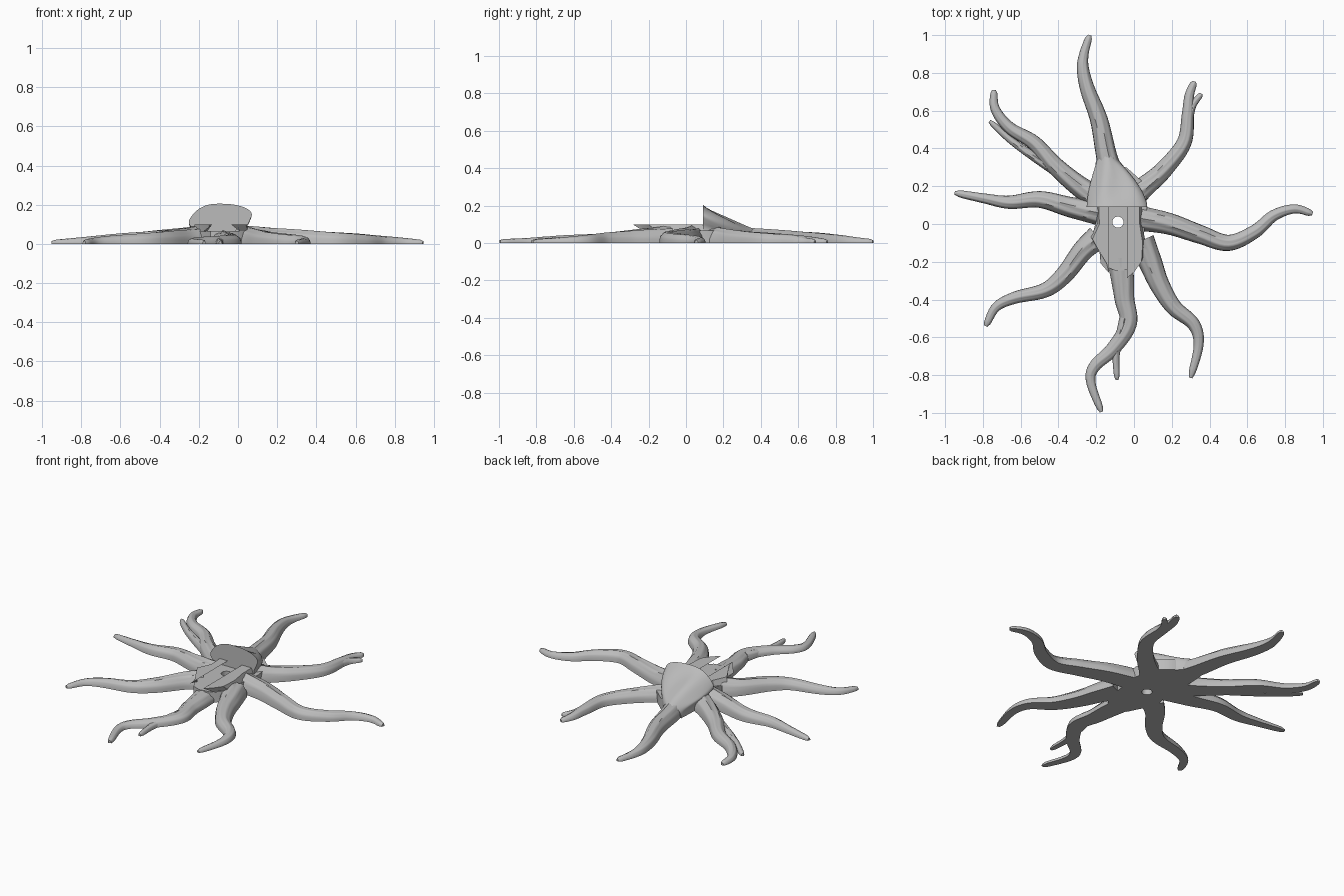
import bpy, bmesh, math
from mathutils import Vector

if "Cube" in bpy.data.objects:
    bpy.data.objects.remove(bpy.data.objects["Cube"])

grey = bpy.data.materials.new("stone_grey")
grey.diffuse_color = (0.5, 0.5, 0.5, 1)
grey.use_nodes = True
grey.node_tree.nodes["Principled BSDF"].inputs["Base Color"].default_value = grey.diffuse_color


def finish(name, bm, angle=40):
    bmesh.ops.recalc_face_normals(bm, faces=bm.faces)
    me = bpy.data.meshes.new(name)
    bm.to_mesh(me)
    bm.free()
    me.polygons.foreach_set("use_smooth", [True] * len(me.polygons))
    me.set_sharp_from_angle(angle=math.radians(angle))
    me.materials.append(grey)
    ob = bpy.data.objects.new(name, me)
    bpy.context.collection.objects.link(ob)
    return ob


def loft(name, rings, angle=40, capped=True):
    """Skin closed rings that all have the same number of points."""
    bm = bmesh.new()
    vs = [[bm.verts.new(p) for p in r] for r in rings]
    n = len(vs[0])
    for a, b in zip(vs, vs[1:]):
        for i in range(n):
            j = (i + 1) % n
            bm.faces.new((a[i], a[j], b[j], b[i]))
    if capped:
        bm.faces.new(vs[0])
        bm.faces.new(vs[-1])
    return finish(name, bm, angle)


def smooth_path(pts, steps=7):
    """Catmull-Rom curve through the points."""
    p = [Vector(q) for q in pts]
    p = [2 * p[0] - p[1]] + p + [2 * p[-1] - p[-2]]
    out = []
    for a, b, c, d in zip(p, p[1:], p[2:], p[3:]):
        for k in range(steps):
            t = k / steps
            out.append(0.5 * (2 * b + (c - a) * t + (2 * a - 5 * b + 4 * c - d) * t * t
                              + (3 * b - a - 3 * c + d) * t ** 3))
    return out + [p[-2]]


def root(name, pts, w0=0.066, h0=0.088, w1=0.018, h1=0.02, n=16):
    """Tapering root with a flat underside and wavy bark ridges."""
    path = smooth_path(pts)
    m = len(path) - 1
    rings = []
    for k, c in enumerate(path):
        s = k / m
        d = (path[min(k + 1, m)] - path[max(k - 1, 0)]).normalized()
        side = Vector((d.y, -d.x))
        tip = 0.5 if k == m else 0.9 if k == m - 1 else 1
        w = (w0 + (w1 - w0) * s ** 0.85) * tip
        h = (h0 + (h1 - h0) * s) * (0.75 if k == m else 1)
        ring = []
        for i in range(n + 1):
            a = math.pi * i / n
            bark = 1 + 0.06 * math.sin(9 * a + 8 * s) * math.sin(a) * (1 - 0.5 * s)
            q = c + side * (w * math.cos(a) * bark)
            z = h * math.sin(a) ** 0.8 * bark if 0 < i < n else 0
            ring.append((q.x, q.y, z))
        rings.append(ring)
    return loft(name, rings, 50)


# Main roots, clockwise from the back
root("back_root", [(-0.1, 0.2), (-0.145, 0.36), (-0.185, 0.55), (-0.245, 0.71),
                   (-0.27, 0.82), (-0.265, 0.9), (-0.235, 1.0)])
root("back_right_root", [(0.0, 0.15), (0.06, 0.2), (0.16, 0.29), (0.265, 0.43),
                         (0.285, 0.58), (0.293, 0.68), (0.32, 0.755)])
root("right_root", [(0.035, 0.03), (0.19, 0.0), (0.35, -0.055), (0.5, -0.1), (0.64, -0.04),
                    (0.74, 0.045), (0.85, 0.08), (0.945, 0.055)])
root("front_right_root", [(0.035, -0.09), (0.085, -0.2), (0.135, -0.32), (0.21, -0.44),
                          (0.315, -0.53), (0.342, -0.64), (0.3, -0.815)], w0=0.075)
root("front_root", [(-0.075, -0.18), (-0.06, -0.3), (-0.05, -0.4), (-0.03, -0.53),
                    (-0.11, -0.66), (-0.21, -0.755), (-0.228, -0.84), (-0.172, -0.995)],
     h0=0.066, w0=0.07)
root("front_left_root", [(-0.19, -0.07), (-0.27, -0.14), (-0.37, -0.27), (-0.47, -0.35),
                         (-0.63, -0.39), (-0.73, -0.44), (-0.785, -0.54)])
root("left_root", [(-0.19, 0.06), (-0.34, 0.09), (-0.5, 0.13), (-0.66, 0.115),
                   (-0.79, 0.135), (-0.95, 0.165)])
root("back_left_root", [(-0.18, 0.13), (-0.29, 0.2), (-0.42, 0.31), (-0.53, 0.43),
                        (-0.66, 0.51), (-0.735, 0.61), (-0.742, 0.71)])

# Thin side shoots
shoot = dict(w0=0.028, h0=0.045, w1=0.015, h1=0.02)
root("back_right_shoot", [(0.275, 0.48), (0.295, 0.58), (0.315, 0.635), (0.358, 0.69)], **shoot)
root("front_shoot", [(-0.05, -0.5), (-0.08, -0.62), (-0.095, -0.7), (-0.09, -0.825)], **shoot)
root("back_left_shoot", [(-0.4, 0.27), (-0.55, 0.37), (-0.66, 0.45), (-0.765, 0.545)], **shoot)

# Base block, with a hole through its floor
outline = [(0.06, 0.01), (0.07, 0.1), (0.05, 0.22), (-0.04, 0.3), (-0.15, 0.31), (-0.21, 0.2),
           (-0.225, 0.1), (-0.2, 0.02), (-0.225, -0.08), (-0.18, -0.15), (-0.14, -0.23),
           (-0.09, -0.25), (-0.02, -0.24), (0.045, -0.18), (0.05, -0.08)]
hc = Vector((-0.085, 0.01))
count = len(outline)
hole = [hc + 0.03 * Vector((math.cos(2 * math.pi * i / count), math.sin(2 * math.pi * i / count)))
        for i in range(count)]
loops = [(hole, 0), (outline, 0), (outline, 0.066), (hole, 0.066), (hole, 0)]
base = loft("base_block", [[(x, y, z) for x, y in ring] for ring, z in loops], 40, False)
bm = bmesh.new()
bm.from_mesh(base.data)
bmesh.ops.remove_doubles(bm, verts=bm.verts, dist=1e-5)
bmesh.ops.recalc_face_normals(bm, faces=bm.faces)
bm.to_mesh(base.data)
bm.free()
base.data.set_sharp_from_angle(angle=math.radians(40))


# Undercut rails on either side of the dovetail slot
def rail(name, side, outer, slot_x, tip_y):
    top = [(slot_x, 0.1)] + outer + [(slot_x, tip_y)]
    low = []
    for i, (x, y) in enumerate(top):
        shift = 0.045 if i in (0, len(top) - 1) else 0.012
        low.append((x + side * shift, y * 0.8 if y < 0 else y, 0.064))
    loft(name, [low, [(x, y, 0.1) for x, y in top]], 25)


rail("left_rail", -1, [(-0.187, 0.1), (-0.183, 0.0), (-0.22, -0.08), (-0.187, -0.14),
                       (-0.145, -0.21)], -0.132, -0.26)
rail("right_rail", 1, [(0.028, 0.1), (0.03, 0.0), (0.046, -0.1), (0.04, -0.2),
                       (0.0, -0.255)], -0.036, -0.285)

# Flared hood: flat front wall sweeping down on to the back root
wall = smooth_path([(-0.21, 0.0), (-0.22, 0.06), (-0.25, 0.105), (-0.238, 0.14), (-0.2, 0.178),
                    (-0.15, 0.2), (-0.09, 0.205), (-0.02, 0.2), (0.04, 0.183), (0.07, 0.155),
                    (0.06, 0.12), (0.045, 0.08), (0.05, 0.0)], 4)
last = len(wall) - 1
rings = []
for k in range(15):
    t = k / 14
    ring = []
    for i, p in enumerate(wall):
        a = math.pi * (1 - i / last)
        ex, ez = -0.14 + 0.062 * math.cos(a), 0.074 * math.sin(a)
        fold = 1 + 0.05 * math.sin(math.pi * t) * math.sin(7 * a + 2 * t)
        x = p.x + (ex - p.x) * t ** 1.6
        z = (p.y + (ez - p.y) * t ** 0.85) * fold
        ring.append((x, 0.09 + 0.275 * t - 0.03 * t * abs(math.cos(a)), max(z, 0)))
    rings.append(ring)
loft("hood", rings, 45)
